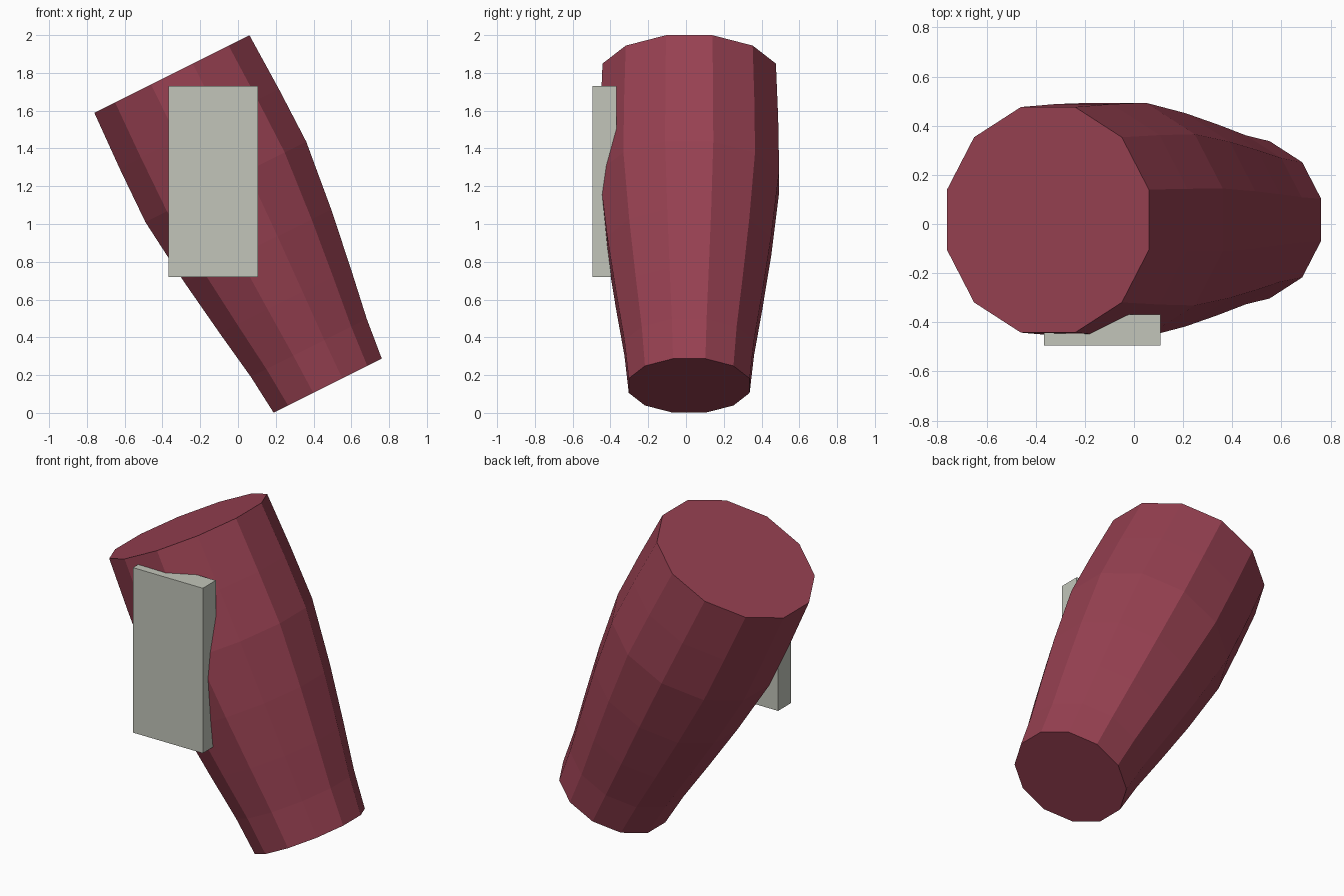
import bpy, bmesh, math
from mathutils import Matrix

if "Cube" in bpy.data.objects:
    bpy.data.objects.remove(bpy.data.objects["Cube"])


def material(name, rgb):
    m = bpy.data.materials.new(name)
    m.diffuse_color = (*rgb, 1)
    m.use_nodes = True
    m.node_tree.nodes["Principled BSDF"].inputs["Base Color"].default_value = m.diffuse_color
    return m


def finish(bm, name, mat):
    bmesh.ops.recalc_face_normals(bm, faces=bm.faces)
    mesh = bpy.data.meshes.new(name)
    bm.to_mesh(mesh)
    bm.free()
    mesh.materials.append(mat)
    obj = bpy.data.objects.new(name, mesh)
    bpy.context.collection.objects.link(obj)
    return obj


red = material("dark red", (0.31, 0.052, 0.083))
grey = material("light grey", (0.54, 0.56, 0.49))

# Leaning, bulging twelve-sided sleeve: (distance along axis, half width across flats)
SIDES = 12
profile = [(0, 0.32), (0.224, 0.343), (0.503, 0.387), (0.827, 0.434),
           (1.207, 0.476), (1.52, 0.471), (1.845, 0.459)]
bm = bmesh.new()
rings = []
for dist, half in profile:
    r = half / math.cos(math.pi / SIDES)
    angles = [2 * math.pi * (i + 0.5) / SIDES for i in range(SIDES)]
    rings.append([bm.verts.new((r * math.cos(a), r * math.sin(a), dist)) for a in angles])
for low, high in zip(rings, rings[1:]):
    for i in range(SIDES):
        j = (i + 1) % SIDES
        bm.faces.new((low[i], low[j], high[j], high[i]))
bm.faces.new(rings[0][::-1])
bm.faces.new(rings[-1])
lean = Matrix.Rotation(-math.atan(0.5), 4, 'Y')
bm.transform(Matrix.Translation((0.475, 0.017, 0.144)) @ lean)
finish(bm, "sleeve", red)

# Upright flat plate set into the front of the sleeve
bm = bmesh.new()
bmesh.ops.create_cube(bm, size=1)
bm.transform(Matrix.Translation((-0.13, -0.431, 1.225)) @ Matrix.Diagonal((0.474, 0.126, 1.012, 1)))
finish(bm, "front_plate", grey)
